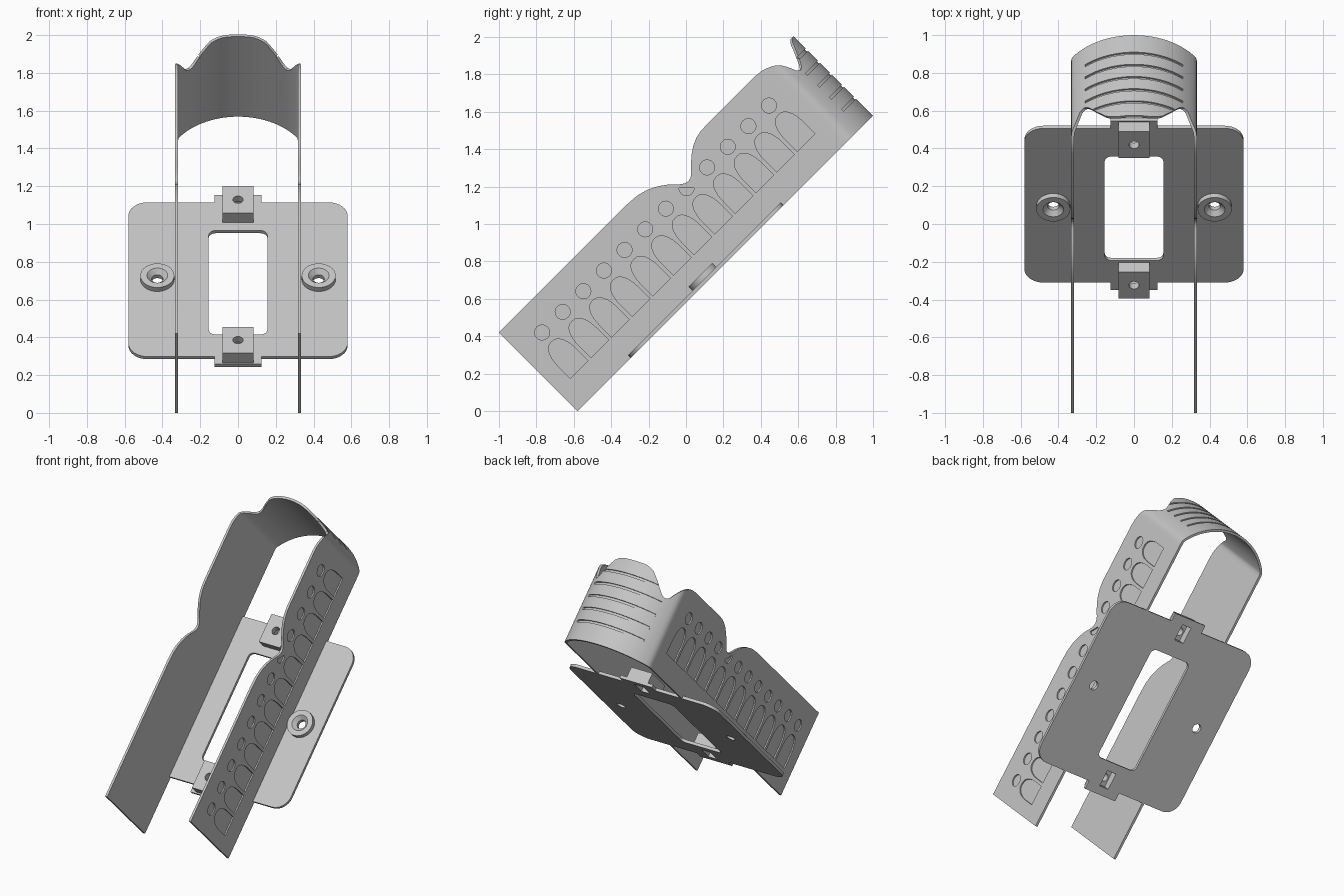
import bpy, bmesh, math
from math import sin, cos, pi, radians

if "Cube" in bpy.data.objects:
    bpy.data.objects.remove(bpy.data.objects["Cube"])

# Local frame: x across, y along the sloped body, z away from its base
TILT, OFFSET = radians(45), (0, -0.58, 0)
THICK = 0.016          # wall thickness
HALF = 0.333           # half width of the cradle
ARC_R, ARC_Y = 0.405, 1.829   # heel arc
PITCH = 0.156          # spacing of the side decoration

grey = bpy.data.materials.new("light_grey")
grey.use_nodes = True
GREY = (0.56, 0.56, 0.56, 1)
grey.diffuse_color = GREY
grey.node_tree.nodes["Principled BSDF"].inputs["Base Color"].default_value = GREY


def finish(name, bm):
    bmesh.ops.recalc_face_normals(bm, faces=bm.faces)
    mesh = bpy.data.meshes.new(name)
    bm.to_mesh(mesh)
    bm.free()
    mesh.materials.append(grey)
    obj = bpy.data.objects.new(name, mesh)
    bpy.context.collection.objects.link(obj)
    obj.location, obj.rotation_euler.x = OFFSET, TILT
    return obj


def prism(bm, pts, lo, hi, across=False):
    """Extrude an outline upward (x, y), or sideways (y, z) if across."""
    rings = [[bm.verts.new((h, a, b) if across else (a, b, h)) for a, b in pts]
             for h in (lo, hi)]
    bm.faces.new(rings[0])
    bm.faces.new(rings[1])
    n = len(pts)
    for i in range(n):
        j = (i + 1) % n
        bm.faces.new((rings[0][i], rings[0][j], rings[1][j], rings[1][i]))


def circle(cx, cy, r, n=32, start=0.0, sweep=2 * pi):
    full = sweep > 6
    return [(cx + r * cos(start + sweep * i / n), cy + r * sin(start + sweep * i / n))
            for i in range(n if full else n + 1)]


def rounded(x0, x1, y0, y1, r):
    corners = [(x1 - r, y1 - r), (x0 + r, y1 - r), (x0 + r, y0 + r), (x1 - r, y0 + r)]
    return [p for k, (x, y) in enumerate(corners)
            for p in circle(x, y, r, 8, k * pi / 2, pi / 2)]


def rect(x0, x1, y0, y1):
    return [(x0, y0), (x1, y0), (x1, y1), (x0, y1)]


def cut(objs, cutter):
    for obj in objs:
        mod = obj.modifiers.new("cut", 'BOOLEAN')
        mod.operation, mod.solver, mod.object = 'DIFFERENCE', 'EXACT', cutter
        activate(obj)
        bpy.ops.object.modifier_apply(modifier=mod.name)
    bpy.data.objects.remove(cutter)


def activate(obj):
    bpy.ops.object.select_all(action='DESELECT')
    obj.select_set(True)
    bpy.context.view_layer.objects.active = obj


def lerp(keys, t):
    for (a, va), (b, vb) in zip(keys, keys[1:]):
        if a <= t <= b:
            return va + (vb - va) * (t - a) / (b - a)
    return keys[-1][1]


# Cradle: one strip running up a side, around the heel and back
side_top = [(0, .594), (.97, .594), (1.04, .589), (1.1, .573), (1.15, .548),
            (1.2, .513), (1.25, .465), (1.27, .453), (1.29, .449), (1.31, .455),
            (1.33, .47), (1.36, .502), (1.4, .538), (1.44, .565), (1.48, .583),
            (1.52, .592), (1.56, .594), (1.94, .594), (1.98, .59), (2.01, .581),
            (2.035, .569)]
heel_top = [(0, .6), (.08, .6), (.12, .592), (.15, .577), (.2, .52), (.24, .464),
            (.255, .45), (.27, .443), (.287, .46), (.307, .509), (.322, .54)]
half = [(HALF, y, z) for y, z in side_top] + [(HALF - .002, 2.057, .557)]
steps = 28
for i in range(steps):
    x = .322 * (1 - i / steps)
    half.append((x, ARC_Y + math.sqrt(ARC_R ** 2 - x * x), lerp(heel_top, x)))
path = half + [(0, ARC_Y + ARC_R, .6)] + [(-x, y, z) for x, y, z in reversed(half)]

bm = bmesh.new()
rings = []
for i, (x, y, top) in enumerate(path):
    a, b = path[max(i - 1, 0)], path[min(i + 1, len(path) - 1)]
    tx, ty = b[0] - a[0], b[1] - a[1]
    length = math.hypot(tx, ty)
    ix, iy = x - ty / length * THICK, y + tx / length * THICK
    rings.append([bm.verts.new(p) for p in
                  ((x, y, 0), (x, y, top), (ix, iy, top), (ix, iy, 0))])
for r, s in zip(rings, rings[1:]):
    for k in range(4):
        bm.faces.new((r[k], r[(k + 1) % 4], s[(k + 1) % 4], s[k]))
bm.faces.new(rings[0])
bm.faces.new(rings[-1])
bmesh.ops.dissolve_limit(bm, angle_limit=radians(0.3), verts=bm.verts, edges=bm.edges)
cradle = finish("cradle_wall", bm)

# Shallow recesses: dots and pointed arches on both sides, ribs on the heel
bm = bmesh.new()
for sign in (1, -1):
    lo, hi = sign * (HALF - .009), sign * (HALF + .05)
    for i in range(12):
        c = .163 + PITCH * i
        if i == 7:
            dot = circle(c, .431, .04, 16, radians(135), pi)
        else:
            dot = circle(c, .431, .04)
        prism(bm, dot, lo, hi, True)
        rise = [(.067 * cos(t * pi / 16) ** .8, .24 + .12 * sin(t * pi / 16))
                for t in range(8)]
        arch = ([(c + .067, .15)] + [(c + w, z) for w, z in rise] + [(c, .36)]
                + [(c - w, z) for w, z in reversed(rise)] + [(c - .067, .15)])
        prism(bm, arch, lo, hi, True)
for i in range(5):
    z = .135 + .091 * i
    reach = math.asin((.26 if i < 4 else .215) / ARC_R)
    inner = circle(0, ARC_Y, ARC_R - .009, 28, pi / 2 - reach, 2 * reach)
    outer = circle(0, ARC_Y, ARC_R + .05, 28, pi / 2 - reach, 2 * reach)
    prism(bm, inner + outer[::-1], z - .008, z + .008)
cut([cradle], finish("recess_cutter", bm))

# Base plate with a narrow tab at each end
bm = bmesh.new()
prism(bm, rounded(-.58, .58, .402, 1.556, .1), 0, .02)
plate = finish("base_plate", bm)
parts = [plate]
for name, y0, y1 in (("front_tab", .345, .41), ("back_tab", 1.55, 1.61)):
    bm = bmesh.new()
    prism(bm, rect(-.125, .125, y0, y1), 0, .02)
    parts.append(finish(name, bm))

# Clip blocks
blocks = (("front_clip_block", .355, .552), ("back_clip_block", 1.405, 1.605))
for name, y0, y1 in blocks:
    bm = bmesh.new()
    prism(bm, rect(-.082, .082, y0, y1), 0, .092)
    parts.append(finish(name, bm))

# Window, screw holes and the pockets under the clip blocks
bm = bmesh.new()
prism(bm, rounded(-.155, .155, .567, 1.345, .035), -.1, .2)
for x in (-.427, .427):
    prism(bm, circle(x, .979, .03), -.1, .2)
cut([plate], finish("window_cutter", bm))
for name, y0, y1 in blocks:
    mid = (y0 + y1) / 2
    for outline, lo, hi in ((circle(0, mid, .027), .03, .2),
                            (rect(-.035, .035, mid - .055, mid + .055), -.1, .05)):
        bm = bmesh.new()
        prism(bm, outline, lo, hi)
        cut(parts, finish("clip_cutter", bm))

# Countersunk screw bosses
profile = [(.09, .015), (.09, .05), (.055, .05), (.03, .025), (.03, .015)]
for name, x in (("left_screw_boss", .427), ("right_screw_boss", -.427)):
    bm = bmesh.new()
    loops = [[bm.verts.new((px, py, z)) for px, py in circle(x, .979, r)]
             for r, z in profile]
    for k in range(len(loops)):
        a, b = loops[k], loops[(k + 1) % len(loops)]
        for i in range(len(a)):
            j = (i + 1) % len(a)
            bm.faces.new((a[i], a[j], b[j], b[i]))
    parts.append(finish(name, bm))

# Smooth curves, crisp edges
for obj in [cradle] + parts:
    activate(obj)
    bpy.ops.object.shade_smooth_by_angle(angle=radians(30))
